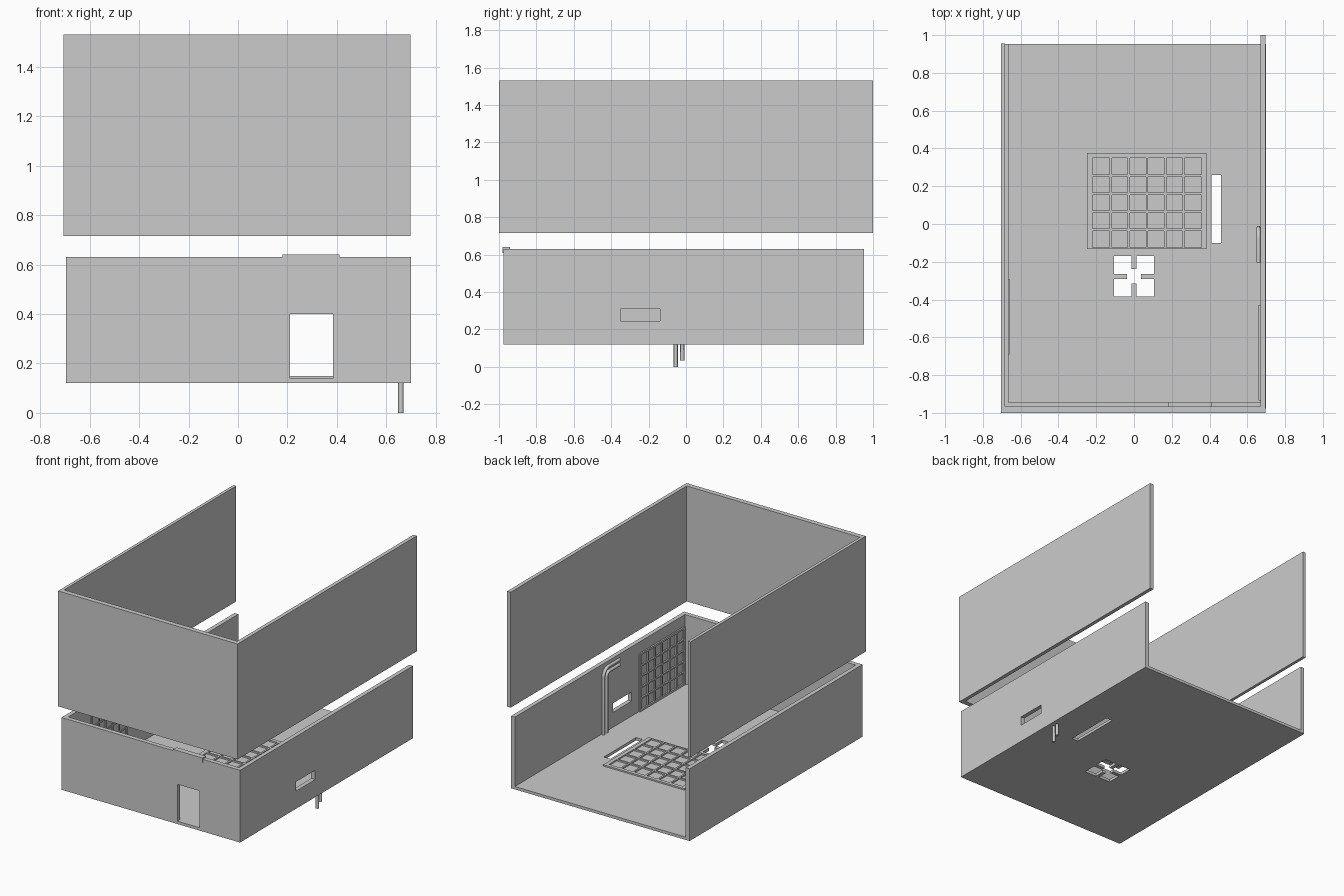
import bpy, bmesh, math
from mathutils import Vector

if "Cube" in bpy.data.objects:
    bpy.data.objects.remove(bpy.data.objects["Cube"])

def obj_from_bm(name, bm):
    bmesh.ops.recalc_face_normals(bm, faces=bm.faces)
    me = bpy.data.meshes.new(name)
    bm.to_mesh(me)
    bm.free()
    ob = bpy.data.objects.new(name, me)
    bpy.context.collection.objects.link(ob)
    return ob

def add_box(bm, lo, hi):
    r = bmesh.ops.create_cube(bm, size=1)
    for v in r['verts']:
        v.co = Vector([(a + b) / 2 + c * (b - a) for a, b, c in zip(lo, hi, v.co)])

def box(name, lo, hi):
    bm = bmesh.new()
    add_box(bm, lo, hi)
    return obj_from_bm(name, bm)

def prism(name, pts, z0, z1):
    bm = bmesh.new()
    f = bm.faces.new([bm.verts.new((x, y, z0)) for x, y in pts])
    r = bmesh.ops.extrude_face_region(bm, geom=[f])
    bmesh.ops.translate(bm, vec=(0, 0, z1 - z0),
                        verts=[g for g in r['geom'] if isinstance(g, bmesh.types.BMVert)])
    return obj_from_bm(name, bm)

def u_walls(name, xo, xi, y_front, y_in, y_left, y_right, z0, z1):
    """Three walls, open at the back; xo / xi are outer and inner x pairs."""
    return prism(name, [(xo[0], y_left), (xo[0], y_front), (xo[1], y_front), (xo[1], y_right),
                        (xi[1], y_right), (xi[1], y_in), (xi[0], y_in), (xi[0], y_left)], z0, z1)

def cut(target, cutter):
    m = target.modifiers.new("cut", 'BOOLEAN')
    m.operation = 'DIFFERENCE'
    m.solver = 'EXACT'
    m.object = cutter
    cutter.hide_render = True
    bpy.context.view_layer.update()
    dg = bpy.context.evaluated_depsgraph_get()
    me = bpy.data.meshes.new_from_object(target.evaluated_get(dg))
    target.modifiers.clear()
    target.data = me
    bpy.data.objects.remove(cutter)

def lattice(name, u, v, cols, rows, bar, frame, place):
    """Raised bars over u x v with frame widths (left, right, bottom, top).
    place maps a (u0, u1, v0, v1) rectangle to box corners."""
    bm = bmesh.new()
    l, r, b, t = frame
    rects = [(u[0], u[0] + l, *v), (u[1] - r, u[1], *v),
             (u[0] + l, u[1] - r, v[0], v[0] + b), (u[0] + l, u[1] - r, v[1] - t, v[1])]
    ua, ub, va, vb = u[0] + l, u[1] - r, v[0] + b, v[1] - t
    for i in range(1, cols):
        c = ua + (ub - ua) * i / cols
        rects.append((c - bar / 2, c + bar / 2, va, vb))
    for j in range(1, rows):
        c = va + (vb - va) * j / rows
        rects.append((ua, ub, c - bar / 2, c + bar / 2))
    for q in rects:
        add_box(bm, *place(*q))
    return obj_from_bm(name, bm)

# Upper and lower wall shells
u_walls("upper_walls", (-0.705, 0.697), (-0.683, 0.67), -1.0, -0.965, 0.955, 1.0, 0.715, 1.53)
lower = u_walls("lower_walls", (-0.695, 0.70), (-0.665, 0.67), -0.977, -0.945, 0.953, 0.953, 0.12, 0.63)

# Door and side window openings
cut(lower, box("door_cutter", (0.21, -1.1, 0.14), (0.385, -0.9, 0.40)))
cut(lower, box("window_cutter", (0.6, -0.35, 0.245), (0.8, -0.14, 0.31)))

# Floor with a long slot and a four-part drain opening
floor = box("floor", (-0.665, -0.945, 0.12), (0.67, 0.953, 0.14))
cut(floor, box("slot_cutter", (0.41, -0.10, 0.0), (0.46, 0.26, 0.3)))
side = [(-0.107, 0.107), (-0.013, 0.107), (-0.013, 0.038), (0.013, 0.038), (0.013, 0.107)]
outline = []
for k in range(4):
    a = -k * math.pi / 2
    outline += [(x * math.cos(a) - y * math.sin(a),
                 x * math.sin(a) + y * math.cos(a) - 0.277) for x, y in side]
cut(floor, prism("drain_cutter", outline, 0.0, 0.3))

# Cap over the front wall above the door
box("door_header_cap", (0.18, -0.98, 0.61), (0.41, -0.942, 0.64))

# Floor lattice and lattices on the side walls
lattice("floor_lattice", (-0.25, 0.385), (-0.133, 0.375), 6, 5, 0.012, (0.03, 0.027, 0.008, 0.025),
        lambda a, b, c, d: ((a, c, 0.138), (b, d, 0.15)))
lattice("right_wall_lattice", (-0.935, -0.43), (0.14, 0.55), 6, 5, 0.01, (0.014,) * 4,
        lambda a, b, c, d: ((0.66, a, c), (0.672, b, d)))
lattice("left_wall_lattice", (-0.69, -0.29), (0.14, 0.55), 5, 5, 0.01, (0.014,) * 4,
        lambda a, b, c, d: ((-0.667, a, c), (-0.66, b, d)))

# Pair of nested pipes rising through the floor and turning forward
def pipe(name, y, z0, z1, bend):
    cu = bpy.data.curves.new(name, 'CURVE')
    cu.dimensions = '3D'
    cu.bevel_depth = 0.011
    cu.bevel_resolution = 2
    cu.use_fill_caps = True
    pts = [(0.659, y, z0)]
    for k in range(7):
        a = math.pi / 2 * k / 6
        pts.append((0.659, y - bend + bend * math.cos(a), z1 - bend + bend * math.sin(a)))
    pts.append((0.659, -0.203, z1))
    sp = cu.splines.new('POLY')
    sp.points.add(len(pts) - 1)
    for p, co in zip(sp.points, pts):
        p.co = (*co, 1)
    ob = bpy.data.objects.new(name, cu)
    bpy.context.collection.objects.link(ob)

pipe("outer_pipe", -0.02, 0.035, 0.60, 0.06)
pipe("inner_pipe", -0.055, 0.0, 0.565, 0.03)
